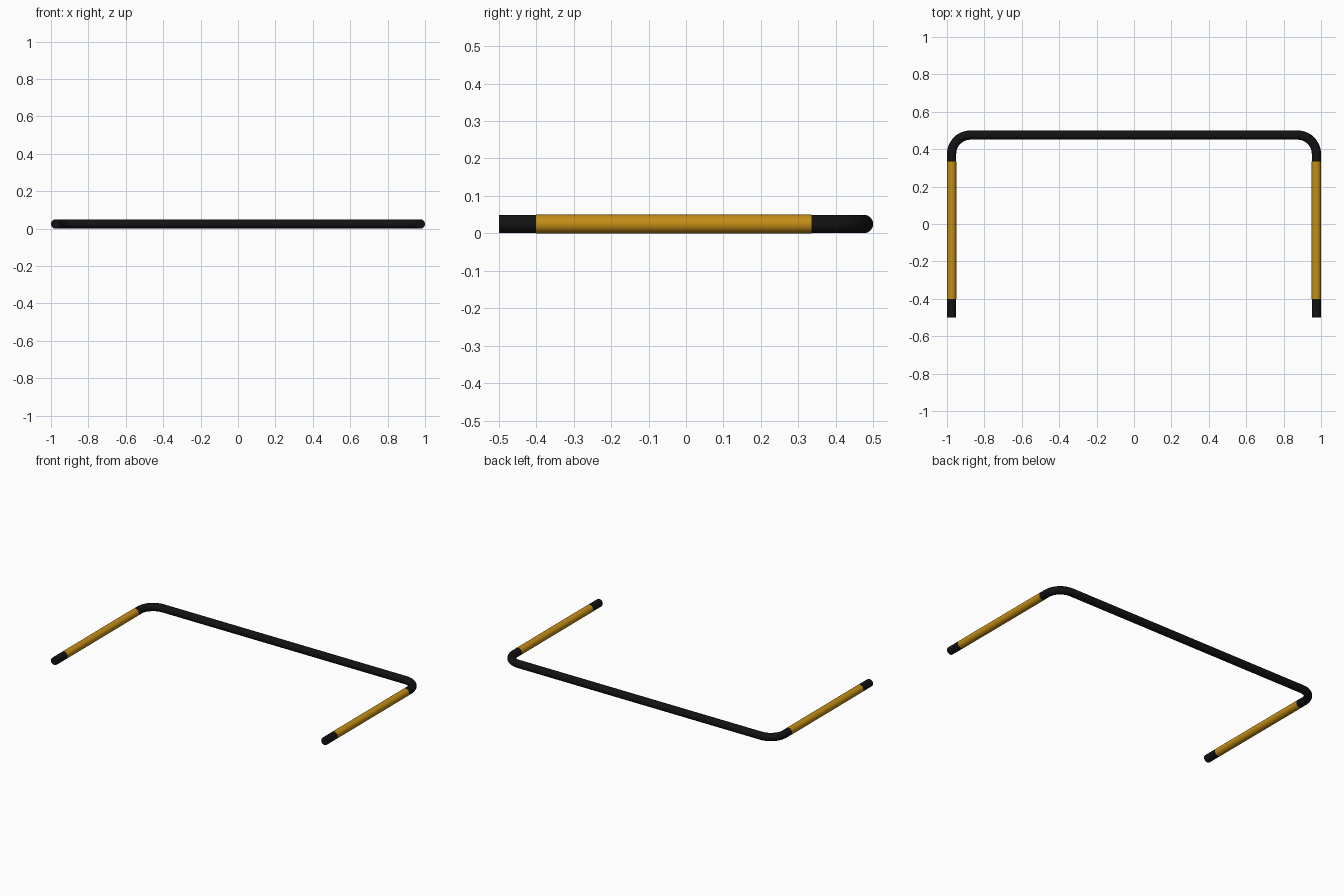
import bpy, math

if "Cube" in bpy.data.objects:
    bpy.data.objects.remove(bpy.data.objects["Cube"])

R_TUBE, R_GRIP = 0.0246, 0.025
X, Y, Z, BEND = 0.975, 0.4754, 0.025, 0.1


def material(name, color):
    m = bpy.data.materials.new(name)
    m.diffuse_color = color
    m.use_nodes = True
    m.node_tree.nodes["Principled BSDF"].inputs["Base Color"].default_value = m.diffuse_color
    return m


black = material("black_steel", (0.006, 0.006, 0.006, 1))
gold = material("gold_grip", (0.55, 0.27, 0.008, 1))


def finish(obj, mat):
    obj.data.materials.append(mat)
    bpy.ops.object.select_all(action='DESELECT')
    obj.select_set(True)
    bpy.context.view_layer.objects.active = obj
    bpy.ops.object.shade_smooth_by_angle(angle=math.radians(40))


# Path of the U-shaped bar: left leg, two rounded corners, right leg
half = [(X, -0.5)]
for i in range(13):
    a = math.radians(90) * i / 12
    half.append((X - BEND + BEND * math.cos(a), Y - BEND + BEND * math.sin(a)))
path = [(-x, y) for x, y in half] + half[::-1]

curve = bpy.data.curves.new("bent_bar_path", 'CURVE')
curve.dimensions = '3D'
curve.bevel_depth = R_TUBE
curve.bevel_resolution = 6
curve.use_fill_caps = True
spline = curve.splines.new('POLY')
spline.points.add(len(path) - 1)
for p, (x, y) in zip(spline.points, path):
    p.co = (x, y, Z, 1)
bar = bpy.data.objects.new("bent_bar", curve)
bpy.context.collection.objects.link(bar)
bpy.context.view_layer.objects.active = bar
bar.select_set(True)
bpy.ops.object.convert(target='MESH')
bar = bpy.context.object
bar.name = "bent_bar"
finish(bar, black)

# Coloured sleeves on both legs
y0, y1 = -0.4, 0.335
for name, s in (("left_grip", -1), ("right_grip", 1)):
    bpy.ops.mesh.primitive_cylinder_add(
        vertices=32, radius=R_GRIP, depth=y1 - y0,
        location=(s * X, (y0 + y1) / 2, Z), rotation=(math.pi / 2, 0, 0))
    grip = bpy.context.object
    grip.name = name
    finish(grip, gold)
